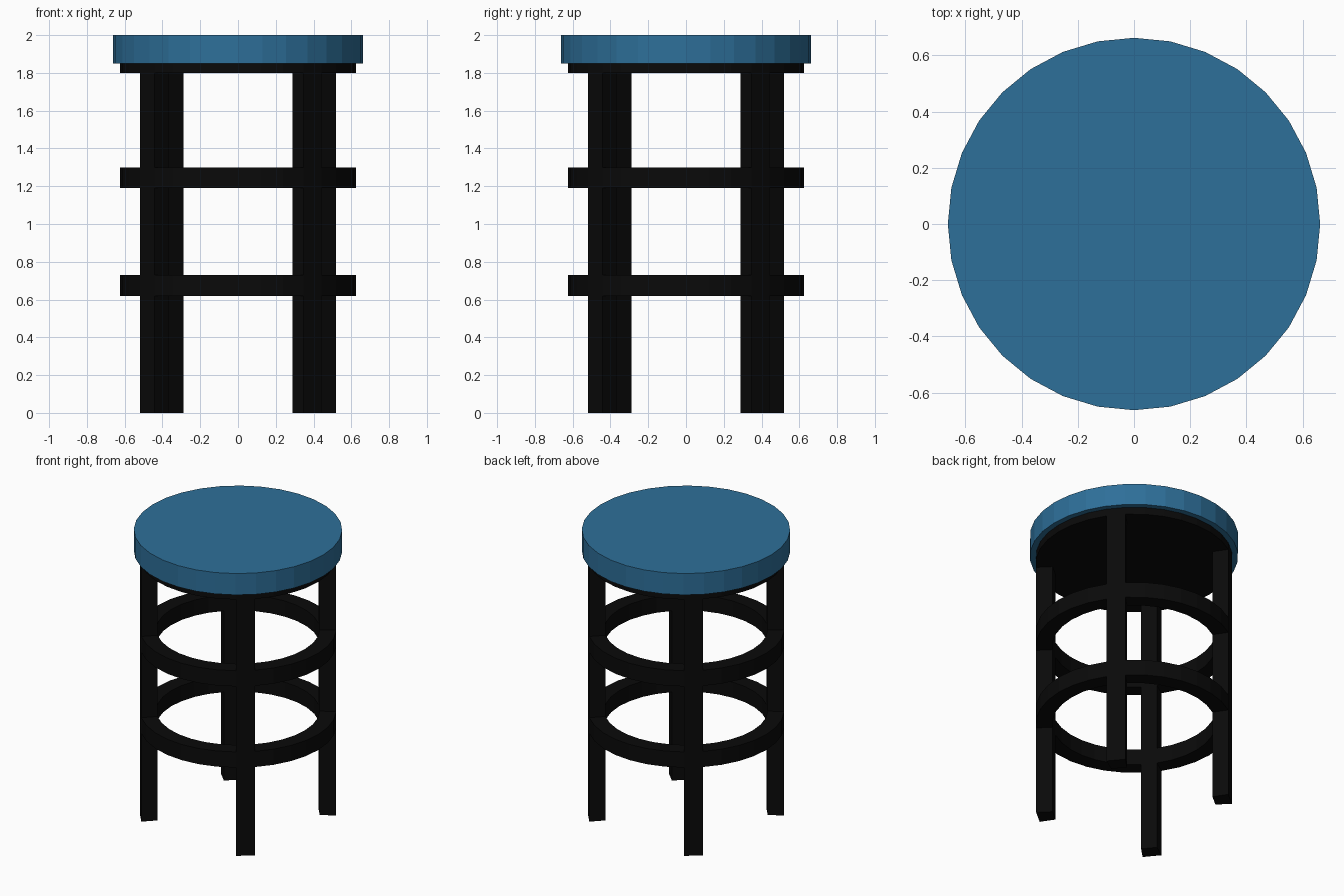
import bpy, bmesh
from math import sin, cos, tau

if "Cube" in bpy.data.objects:
    bpy.data.objects.remove(bpy.data.objects["Cube"])

SIDES = 32
R_OUT, R_IN = 0.625, 0.52
LEVELS = [0.0, 0.62, 0.73, 1.19, 1.30, 1.80]   # heights where the frame changes
RING_LAYERS = {1, 3}                           # layers that are full rings
LEG_SECTORS = {3, 11, 19, 27}                  # sectors that run floor to seat


def material(name, color):
    mat = bpy.data.materials.new(name)
    mat.diffuse_color = (*color, 1.0)
    mat.use_nodes = True
    mat.node_tree.nodes["Principled BSDF"].inputs["Base Color"].default_value = mat.diffuse_color
    return mat


def add_object(name, bm, mat):
    bmesh.ops.recalc_face_normals(bm, faces=bm.faces)
    mesh = bpy.data.meshes.new(name)
    bm.to_mesh(mesh)
    bm.free()
    mesh.materials.append(mat)
    obj = bpy.data.objects.new(name, mesh)
    bpy.context.collection.objects.link(obj)
    return obj


def disc(name, radius, z0, z1, mat):
    bm = bmesh.new()
    rim = [bm.verts.new((radius * cos(tau * i / SIDES), radius * sin(tau * i / SIDES), z0))
           for i in range(SIDES)]
    base = bm.faces.new(rim)
    top = bmesh.ops.extrude_face_region(bm, geom=[base], use_keep_orig=True)["geom"]
    bmesh.ops.translate(bm, vec=(0, 0, z1 - z0),
                        verts=[g for g in top if isinstance(g, bmesh.types.BMVert)])
    add_object(name, bm, mat)


def solid(sector, layer):
    if not 0 <= layer < len(LEVELS) - 1:
        return False
    return layer in RING_LAYERS or sector % SIDES in LEG_SECTORS


def frame(name, mat):
    """Legs and footrest rings as one skin: only the outside faces of solid cells."""
    bm = bmesh.new()

    def point(r, i, k):
        a = tau * i / SIDES
        return bm.verts.new((r * cos(a), r * sin(a), LEVELS[k]))

    def quad(*corners):
        bm.faces.new([point(*c) for c in corners])

    for k in range(len(LEVELS) - 1):
        for i in range(SIDES):
            if not solid(i, k):
                continue
            # inner and outer walls
            for r in (R_OUT, R_IN):
                quad((r, i, k), (r, i + 1, k), (r, i + 1, k + 1), (r, i, k + 1))
            # leg sides
            for step, edge in ((-1, i), (1, i + 1)):
                if not solid(i + step, k):
                    quad((R_IN, edge, k), (R_OUT, edge, k),
                         (R_OUT, edge, k + 1), (R_IN, edge, k + 1))
            # ring tops and undersides, leg ends
            for step, level in ((-1, k), (1, k + 1)):
                if not solid(i, k + step):
                    quad((R_IN, i, level), (R_OUT, i, level),
                         (R_OUT, i + 1, level), (R_IN, i + 1, level))
    bmesh.ops.remove_doubles(bm, verts=bm.verts, dist=1e-4)
    add_object(name, bm, mat)


blue = material("blue_cushion", (0.027, 0.16, 0.32))
black = material("black_frame", (0.003, 0.003, 0.003))

disc("seat", 0.663, 1.85, 2.0, blue)
disc("seat_base", R_OUT, 1.80, 1.85, black)
frame("legs_and_footrest_rings", black)
